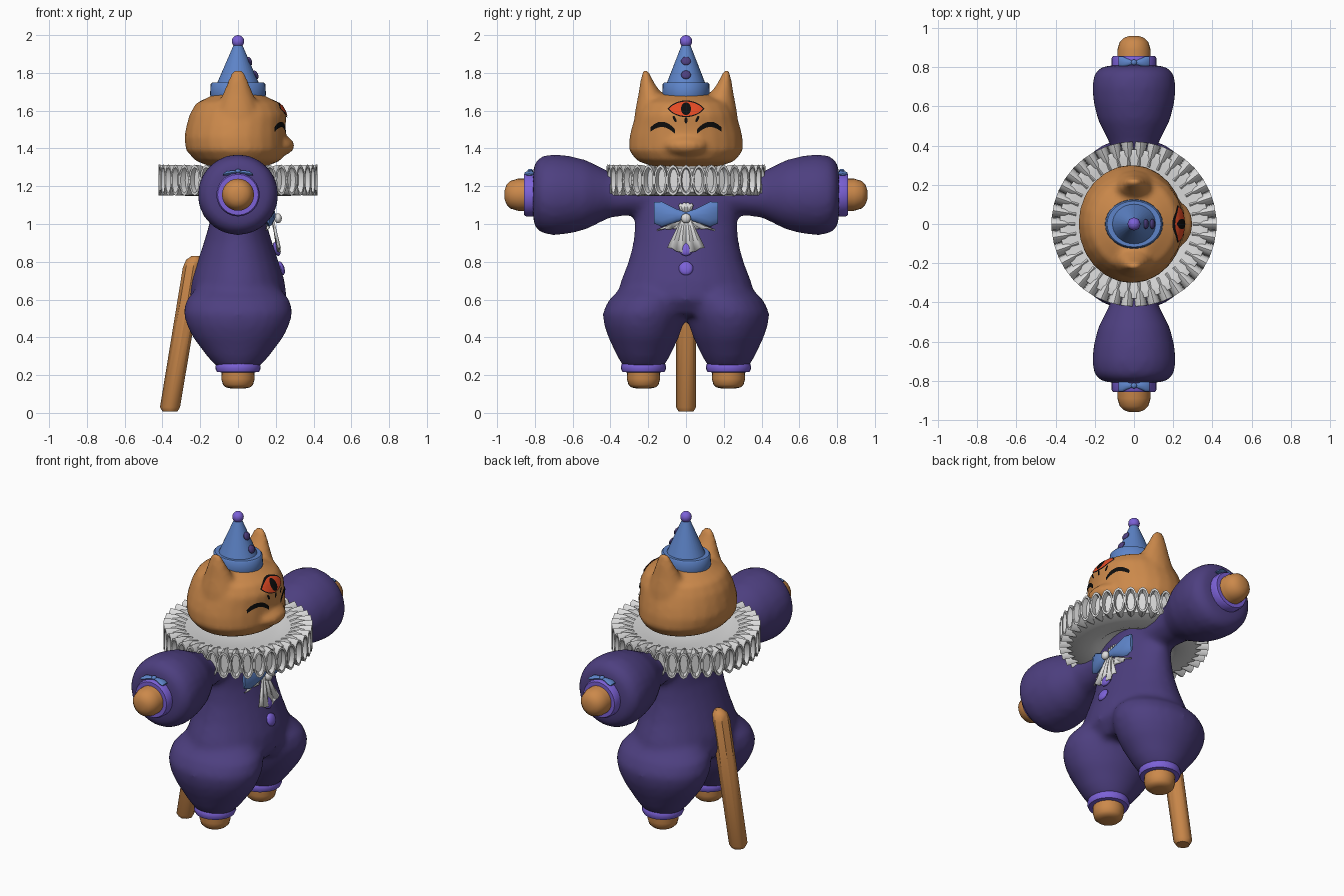
import bpy, bmesh, math
from mathutils import Vector, Matrix
from mathutils.bvhtree import BVHTree

if "Cube" in bpy.data.objects:
    bpy.data.objects.remove(bpy.data.objects["Cube"], do_unlink=True)


def material(name, r, g, b):
    m = bpy.data.materials.new(name)
    m.use_nodes = True
    m.diffuse_color = (r, g, b, 1)
    bsdf = m.node_tree.nodes["Principled BSDF"]
    bsdf.inputs["Base Color"].default_value = (r, g, b, 1)
    bsdf.inputs["Roughness"].default_value = 0.8
    return m


FUR = material("ginger fur", 0.60, 0.25, 0.07)
SUIT = material("dark purple cloth", 0.075, 0.05, 0.215)
TRIM = material("light purple trim", 0.20, 0.12, 0.68)
BLUE = material("blue cloth", 0.11, 0.23, 0.58)
WHITE = material("white lace", 0.72, 0.72, 0.72)
RED = material("red eye", 0.78, 0.07, 0.018)
BLACK = material("black", 0.004, 0.004, 0.004)


def upright(a, b, t):
    return Vector((a, b, t))


def loft(bm, rings, place=upright, sides=24):
    """Skin ellipses given as (t, centre a, centre b, radius a, radius b)."""
    loops = []
    for t, ca, cb, ra, rb in rings:
        loops.append([bm.verts.new(place(ca + ra * math.cos(k * math.tau / sides),
                                         cb + rb * math.sin(k * math.tau / sides), t))
                      for k in range(sides)])
    for p, q in zip(loops, loops[1:]):
        for k in range(sides):
            j = (k + 1) % sides
            bm.faces.new((p[k], p[j], q[j], q[k]))
    bm.faces.new(loops[0])
    bm.faces.new(loops[-1])


def finish(name, bm, mat, remesh=0, smooth=0, fix=True):
    if fix:
        bmesh.ops.recalc_face_normals(bm, faces=bm.faces)
    for f in bm.faces:
        f.smooth = True
    for e in bm.edges:
        e.smooth = e.calc_face_angle(0) < math.radians(40)
    me = bpy.data.meshes.new(name)
    bm.to_mesh(me)
    bm.free()
    me.materials.append(mat)
    ob = bpy.data.objects.new(name, me)
    bpy.context.collection.objects.link(ob)
    if remesh:
        r = ob.modifiers.new("Blend", "REMESH")
        r.mode, r.voxel_size, r.use_smooth_shade = "VOXEL", remesh, True
        s = ob.modifiers.new("Soften", "SMOOTH")
        s.factor, s.iterations = 0.5, smooth
    return ob


def part(name, rings, mat, place=upright, sides=24):
    bm = bmesh.new()
    loft(bm, rings, place, sides)
    return finish(name, bm, mat)


def turned(profile):
    return [(t, 0, 0, r, r) for t, r in profile]


def ball(name, loc, size, mat, tilt=0):
    bm = bmesh.new()
    m = Matrix.Translation(loc) @ Matrix.Rotation(tilt, 4, "Y") @ Matrix.Diagonal((*size, 1))
    bmesh.ops.create_uvsphere(bm, u_segments=16, v_segments=10, radius=1, matrix=m)
    return finish(name, bm, mat)


def arm_place(s):
    return lambda a, b, t: Vector((a, s * t, b + 1.155))


def bow(name, place, w, h, mat):
    """Two flared wings; place maps (width, height, depth)."""
    bm = bmesh.new()
    for s in (-1, 1):
        loft(bm, [(0, 0, 0, h * .25, w * .06), (w * .3, 0, 0, h * .5, w * .13),
                  (w * .75, h * .1, 0, h * .95, w * .15), (w, h * .2, 0, h * .8, w * .05)],
             lambda a, b, t: place(s * t, a, b), 12)
    return finish(name, bm, mat)


# Suit: torso, puffed legs and puffed sleeves blended together
bm = bmesh.new()
loft(bm, [(z, 0, 0, rx, ry) for z, rx, ry in (
    (.52, .2, .28), (.6, .26, .37), (.7, .247, .345), (.8, .215, .305), (.9, .182, .28),
    (1, .152, .272), (1.1, .14, .275), (1.2, .12, .24), (1.25, .08, .12))])
for s in (-1, 1):
    loft(bm, [(z, 0, s * y, rx, ry) for z, y, rx, ry in (
        (.24, .225, .11, .105), (.3, .225, .165, .14), (.4, .225, .24, .187), (.46, .225, .27, .208),
        (.53, .22, .29, .223), (.6, .2, .275, .208), (.68, .17, .2, .15))])
    loft(bm, turned(((.1, .1), (.3, .11), (.4, .12), (.46, .15), (.53, .185), (.62, .207),
                     (.7, .215), (.76, .205), (.795, .18), (.81, .13))), arm_place(s))
finish("suit", bm, SUIT, .02, 8)

# Hands, feet, cuffs and wrist bows
for s, side in ((1, "left"), (-1, "right")):
    arm = arm_place(s)

    def leg(a, b, t):
        return Vector((a, b + s * .225, t))

    part(side + "_hand", turned(((.78, .085), (.89, .085), (.93, .073), (.95, .052), (.96, .025))), FUR, arm)
    part(side + "_wrist_cuff", turned(((.785, .1), (.795, .115), (.845, .115), (.857, .108), (.857, .085))), TRIM, arm)
    part(side + "_foot", turned(((.25, .086), (.18, .088), (.15, .08), (.135, .064), (.13, .04))), FUR, leg)
    part(side + "_ankle_cuff", turned(((.215, .09), (.217, .112), (.235, .12), (.255, .117), (.27, .108), (.285, .09))), TRIM, leg)
    bow(side + "_wrist_bow", lambda u, v, n: Vector((u, s * (.825 + v), 1.275 + n - u * u * 2)), .08, .03, BLUE)
    ball(side + "_wrist_knot", (0, s * .825, 1.28), (.015, .015, .012), BLUE)

# Tail
part("tail", [(z, x, 0, r, r) for z, x, r in (
    (.008, -.36, .04), (.03, -.36, .053), (.77, -.237, .055), (.81, -.23, .045), (.83, -.225, .022))],
    FUR, sides=8)

# Head with muzzle and ears blended together
bm = bmesh.new()
loft(bm, [(z, x, 0, rx, ry) for z, x, rx, ry in (
    (1.305, 0, .15, .18), (1.335, 0, .225, .26), (1.39, -.01, .265, .303), (1.46, -.015, .27, .3),
    (1.52, -.01, .263, .285), (1.58, 0, .257, .265), (1.64, 0, .222, .235), (1.68, 0, .14, .15),
    (1.695, 0, .08, .08))])
bmesh.ops.create_uvsphere(bm, u_segments=16, v_segments=10, radius=1, matrix=Matrix.Translation(
    (.19, 0, 1.415)) @ Matrix.Diagonal((.112, .13, .06, 1)))
for s in (-1, 1):
    loft(bm, [(z, 0, s * y, rx, ry) for z, y, rx, ry in (
        (1.5, .17, .15, .11), (1.6, .178, .115, .092), (1.68, .188, .085, .066),
        (1.75, .206, .056, .037), (1.8, .213, .037, .018), (1.815, .215, .025, .012))], sides=16)
head = finish("head", bm, FUR, .016, 4)

bpy.context.view_layer.update()
surface = BVHTree.FromObject(head, bpy.context.evaluated_depsgraph_get())


def paint(name, shape, mat, lift, steps=20, across=6):
    """Thin plate on the face; shape(t) gives y, z and half height for t in -1..1."""
    bm = bmesh.new()
    rows = []
    for i in range(steps + 1):
        y, z, h = shape(2 * i / steps - 1)
        row = []
        for j in range(across + 1):
            zz = z + h * (2 * j / across - 1)
            hit = surface.ray_cast(Vector((2, y, zz)), Vector((-1, 0, 0)))[0]
            row.append(bm.verts.new(((hit.x if hit else .2) + lift, y, zz)))
        rows.append(row)
    for p, q in zip(rows, rows[1:]):
        for j in range(across):
            bm.faces.new((p[j], q[j], q[j + 1], p[j + 1]))
    return finish(name, bm, mat, fix=False)


# Face: open brow eye, lashes and closed smiling eyes
def oval(y, z, w, h, power):
    return lambda t: (y + w * t, z, h * max(1 - t * t, .001) ** power)


paint("eye_outline", oval(0, 1.61, .097, .044, .8), BLACK, .004)
paint("eye_red", oval(0, 1.61, .09, .038, .8), RED, .007)
paint("eye_pupil", oval(0, 1.61, .027, .033, .5), BLACK, .009)
paint("middle_lash", oval(0, 1.549, .008, .016, .5), BLACK, .006)
for s, side in ((1, "left"), (-1, "right")):
    paint(side + "_lash", lambda t: (s * (.06 + .011 * t), 1.556 + .012 * t, .012 * (1.05 - t * t)), BLACK, .006)
    paint(side + "_closed_eye", lambda t: (s * .123 + .066 * t, 1.527 - .034 * t * t - s * t * -.006,
                                           .005 + .008 * (1 - t * t) + .006 * abs(t)), BLACK, .006)

# Party hat
part("hat_brim", [(z, 0, 0, .148 * k, .126 * k) for z, k in (
    (1.66, .95), (1.685, 1), (1.74, .98), (1.748, .93), (1.748, .7))], BLUE, sides=32)
part("hat_cone", [(1.72, 0, 0, .122, .112), (1.95, 0, 0, .022, .022)], BLUE, sides=32)
ball("hat_pompom", (0, 0, 1.967), (.033, .033, .033), TRIM)
for i, (x, z) in enumerate(((.094, 1.79), (.061, 1.863))):
    ball(f"hat_button_{i + 1}", (x, 0, z), (.012, .026, .024), SUIT, math.radians(-23))

# Ruff: solid collar ringed with hollow pleats
bm = bmesh.new()
profile = [(.1, 1.27), (.24, 1.265), (.34, 1.3), (.38, 1.295), (.38, 1.17), (.33, 1.152),
           (.25, 1.148), (.2, 1.165), (.16, 1.2), (.1, 1.22)]
pts = [bm.verts.new((r, 0, z)) for r, z in profile]
edges = [bm.edges.new((pts[i], pts[i - 1])) for i in range(len(pts))]
bmesh.ops.spin(bm, geom=pts + edges, cent=(0, 0, 0), axis=(0, 0, 1), angle=math.tau,
               steps=48, use_merge=True)
bmesh.ops.remove_doubles(bm, verts=bm.verts, dist=.0005)
finish("ruff_collar", bm, WHITE)

bm = bmesh.new()
PLEATS = 38
for i in range(PLEATS):
    turn = Matrix.Rotation(math.tau * i / PLEATS, 3, "Z")
    loft(bm, [(.3, 0, 0, .022, .06), (.36, 0, 0, .031, .078), (.42, 0, 0, .036, .082),
              (.42, 0, 0, .027, .068), (.39, 0, 0, .021, .06)],
         lambda a, b, t: turn @ Vector((t, a, b + 1.232)), 12)
finish("ruff_pleats", bm, WHITE)

# Chest bow with lace jabot
bow("chest_bow", lambda u, v, n: Vector((.185 + n - abs(u) * .15, u, 1.045 + v)), .17, .07, BLUE)
ball("chest_knot", (.212, 0, 1.03), (.02, .026, .026), WHITE)
bm = bmesh.new()
folds = 8
for z0, z1, w0, w1, x0, x1, dip in ((1.04, .875, .02, .1, .18, .215, .04),
                                    (1.02, .97, .04, .155, .16, .15, .0),
                                    (1.03, 1.1, .015, .04, .17, .16, -.01)):
    rows = []
    for z, w, x, d in ((z0, w0, x0, 0), ((z0 + z1) / 2, (w0 + w1) / 2, (x0 + x1) / 2, 0), (z1, w1, x1, dip)):
        rows.append([bm.verts.new((x + (w * .12 if k % 2 else 0), w * (2 * k / folds - 1),
                                   z - d * (1 - abs(2 * k / folds - 1)) + .008 * (k % 2)))
                     for k in range(folds + 1)])
    for p, q in zip(rows, rows[1:]):
        for k in range(folds):
            bm.faces.new((p[k], q[k], q[k + 1], p[k + 1]))
jabot = finish("jabot", bm, WHITE)
jabot.modifiers.new("Thickness", "SOLIDIFY").thickness = .008

# Suit buttons
for i, (x, z) in enumerate(((.205, .868), (.228, .765))):
    ball(f"suit_button_{i + 1}", (x, 0, z), (.018, .038, .038), TRIM, math.radians(-17))
